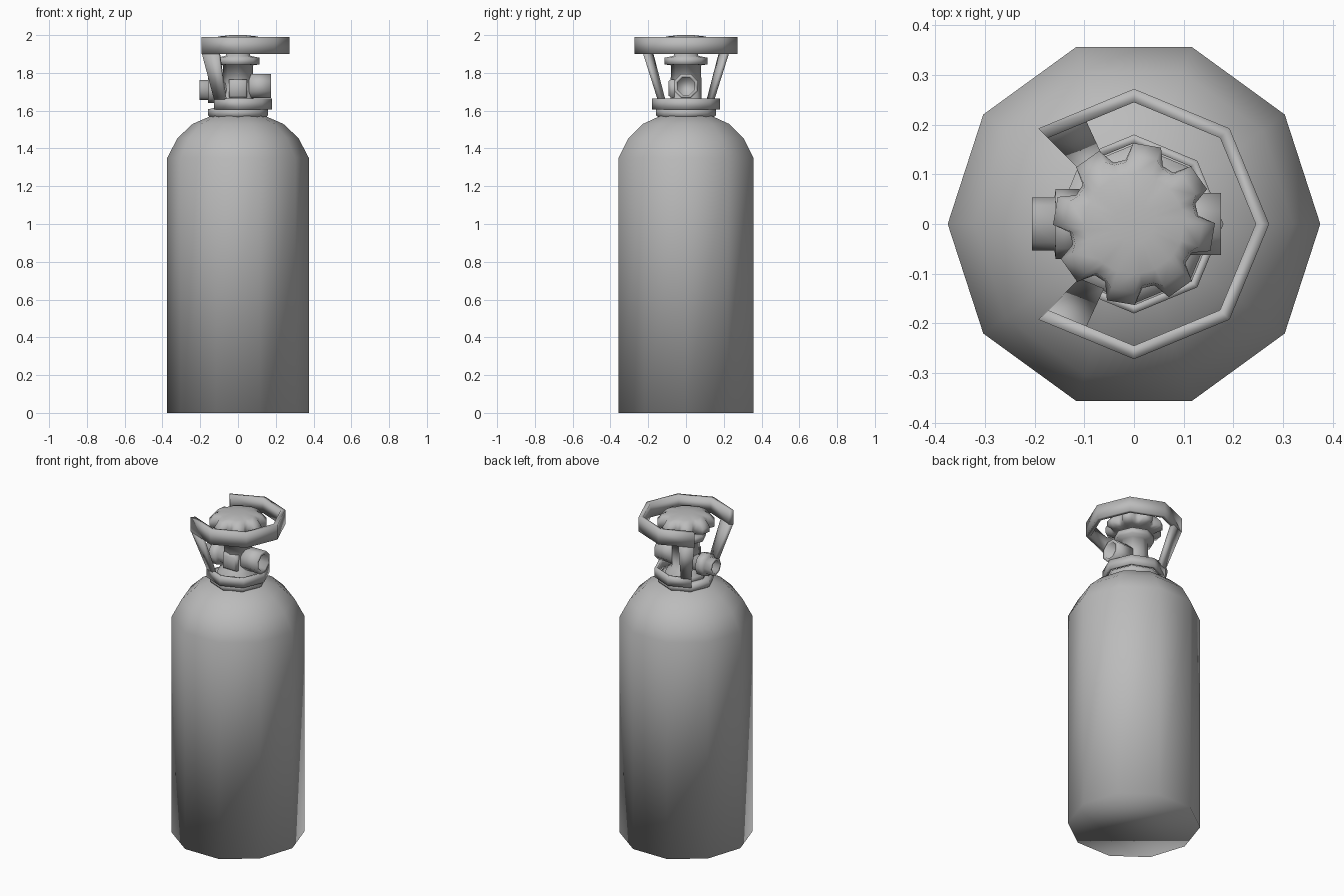
import bpy, bmesh
from math import sin, cos, pi
from mathutils import Matrix, Vector

if "Cube" in bpy.data.objects:
    bpy.data.objects.remove(bpy.data.objects["Cube"])

# Dark grey metal shared by all parts
metal = bpy.data.materials.new("dark_grey")
metal.diffuse_color = (.5, .5, .5, 1)
metal.use_nodes = True
metal.node_tree.nodes["Principled BSDF"].inputs["Base Color"].default_value = metal.diffuse_color


def skin(name, rings, matrix=Matrix()):
    """Bridge a stack of equal closed rings, cap both ends, shade smooth."""
    bm = bmesh.new()
    vs = [[bm.verts.new(matrix @ Vector(p)) for p in ring] for ring in rings]
    n = len(vs[0])
    for a, b in zip(vs, vs[1:]):
        for i in range(n):
            j = (i + 1) % n
            bm.faces.new((a[i], a[j], b[j], b[i]))
    bm.faces.new(vs[0])
    bm.faces.new(vs[-1])
    bmesh.ops.recalc_face_normals(bm, faces=bm.faces)
    for f in bm.faces:
        f.smooth = True
    me = bpy.data.meshes.new(name)
    bm.to_mesh(me)
    bm.free()
    me.materials.append(metal)
    ob = bpy.data.objects.new(name, me)
    bpy.context.collection.objects.link(ob)
    return ob


def lathe(name, profile, n, matrix=Matrix(), turn=0.0):
    return skin(name, [[(r * cos(turn + 2 * pi * i / n), r * sin(turn + 2 * pi * i / n), z)
                        for i in range(n)] for r, z in profile], matrix)


def polar(r, deg, z):
    a = deg * pi / 180
    return Vector((r * cos(a), r * sin(a), z))


def aim(axis, z):
    return Matrix.Translation((0, 0, z)) @ Vector(axis).to_track_quat('Z', 'Y').to_matrix().to_4x4()


# Ten-sided bottle with rounded shoulder
lathe("tank", [(.375, 0), (.375, 1.35), (.32, 1.455), (.24, 1.53), (.125, 1.58)], 10)

# Neck collar and valve stem
lathe("neck_collar", [(.14, 1.56), (.16, 1.577), (.16, 1.607), (.125, 1.615)], 8)
lathe("valve_stem", [(.12, 1.60), (.12, 1.64), (.082, 1.665), (.08, 1.84), (.115, 1.845),
                     (.115, 1.88), (.065, 1.89), (.06, 1.93)], 8)

# Side outlets with hollow mouths, and the square front plug
lathe("right_outlet", [(.045, .03), (.045, .055), (.068, .06), (.068, .175), (.05, .175), (.05, .10)],
      8, aim((1, 0, 0), 1.73), pi / 8)
lathe("left_outlet", [(.05, .03), (.05, .105), (.07, .11), (.07, .158), (.053, .16), (.053, .205),
                      (.037, .205), (.037, .13)], 8, aim((-1, 0, 0), 1.71))
lathe("front_plug", [(.068, .03), (.068, .08), (.055, .092)], 4, aim((0, -1, 0), 1.718), pi / 4)


# Knob with eight lobes and a low dome
def knob_ring(lobe, notch, z):
    return [polar(r, 80.5 + 45 * k + d, z) for k in range(8)
            for r, d in ((lobe, -10), (lobe, 10), (notch, 17), (notch, 28))]

skin("knob", [knob_ring(.06, .06, 1.905), knob_ring(.125, .11, 1.905), knob_ring(.163, .128, 1.92),
              knob_ring(.163, .13, 1.95), knob_ring(.138, .125, 1.98),
              knob_ring(.10, .10, 1.993), knob_ring(.04, .04, 2.0)])


# Open guard rings
def band(name, ro, ri, z0, z1):
    skin(name, [[polar(ro, a, z0), polar(ri, a, z0), polar(ri, a, z1), polar(ro, a, z1)]
                for a in range(-135, 136, 45)])

band("guard_top", .272, .245, 1.90, 1.99)
band("guard_base", .18, .163, 1.607, 1.665)


# Slanted legs joining the two guard rings
def leg_ring(ro, ri, z, side):
    def at(r, t):
        return polar(r, 135 * side, z).lerp(polar(r, 90 * side, z), t)
    return [at(ro, 0), at(ro, .45), at(ri, .45), at(ri, 0)]

for label, side in (("back_leg", 1), ("front_leg", -1)):
    skin(label, [leg_ring(.18, .155, 1.66, side), leg_ring(.272, .245, 1.905, side)])
